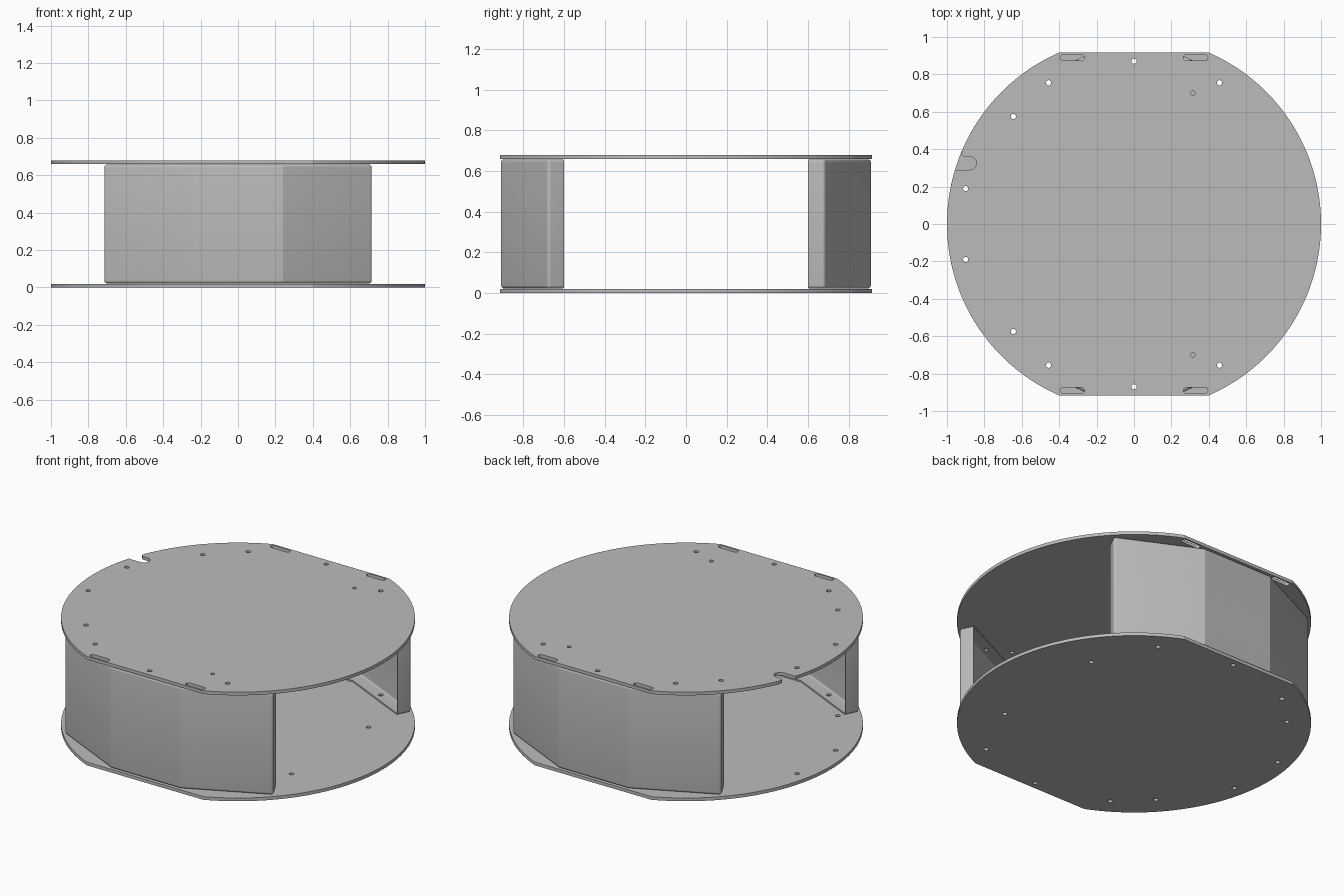
import bpy, bmesh, math
from mathutils import Vector

if "Cube" in bpy.data.objects:
    bpy.data.objects.remove(bpy.data.objects["Cube"], do_unlink=True)

PLATE_T = 0.02      # plate thickness
TOP = 0.68          # overall height
FLAT_Y = 0.916      # where the disc is trimmed flat
HOLE_R = 0.014

metal = bpy.data.materials.new("plain grey metal")
metal.use_nodes = True
metal.diffuse_color = (0.5, 0.5, 0.5, 1)
metal.node_tree.nodes["Principled BSDF"].inputs["Base Color"].default_value = (0.5, 0.5, 0.5, 1)


def arc(cx, cy, r, a0, a1, n):
    return [(cx + r * math.cos(a0 + (a1 - a0) * i / n),
             cy + r * math.sin(a0 + (a1 - a0) * i / n)) for i in range(n + 1)]


def circle(x, y, r=HOLE_R):
    return arc(x, y, r, 0, math.tau, 16)[:-1]


def slot(x, y, half=0.049, r=0.016):
    h = math.pi / 2
    return arc(x + half, y, r, -h, h, 8) + arc(x - half, y, r, h, 3 * h, 8)


def select_only(ob):
    bpy.ops.object.select_all(action='DESELECT')
    ob.select_set(True)
    bpy.context.view_layer.objects.active = ob


def disc_outline(notched):
    a = math.asin(FLAT_Y)
    right = arc(0, 0, 1, -a, a, 64)
    if not notched:
        return right + arc(0, 0, 1, math.pi - a, math.pi + a, 64)
    # cable notch with one rounded lip and a round inner end
    start, end = math.pi - math.asin(0.392), math.pi - math.asin(0.29)
    notch = [(-0.922, 0.372), (-0.91, 0.36)]
    notch += arc(-0.877, 0.325, 0.035, math.pi / 2, -math.pi / 2, 12)
    return (right + arc(0, 0, 1, math.pi - a, start, 24) + notch
            + arc(0, 0, 1, end, math.pi + a, 44))


def make_plate(name, z, loops):
    cu = bpy.data.curves.new(name, 'CURVE')
    cu.dimensions = '2D'
    cu.fill_mode = 'BOTH'
    cu.extrude = PLATE_T / 2
    for pts in loops:
        sp = cu.splines.new('POLY')
        sp.points.add(len(pts) - 1)
        for p, (x, y) in zip(sp.points, pts):
            p.co = (x, y, 0, 1)
        sp.use_cyclic_u = True
    ob = bpy.data.objects.new(name, cu)
    bpy.context.collection.objects.link(ob)
    ob.location.z = z
    select_only(ob)
    bpy.ops.object.convert(target='MESH')
    ob = bpy.context.object
    bm = bmesh.new()
    bm.from_mesh(ob.data)
    bmesh.ops.remove_doubles(bm, verts=bm.verts, dist=1e-5)
    bmesh.ops.recalc_face_normals(bm, faces=bm.faces)
    bm.to_mesh(ob.data)
    bm.free()
    ob.data.materials.clear()
    ob.data.materials.append(metal)
    bpy.ops.object.shade_smooth_by_angle(angle=math.radians(20))


# Screw positions shared by both plates, and those that also pierce the panels
panel_holes = [(-0.457, 0.755), (0, 0.87), (0.457, 0.755)]
shared = [(x, s * y) for s in (1, -1)
          for x, y in panel_holes + [(-0.645, 0.575), (-0.9, 0.19)]]
shared_loops = [circle(x, y) for x, y in shared]
bottom_holes = [circle(0.635, s * 0.38) for s in (1, -1)]
top_holes = [circle(0.315, s * 0.7, 0.012) for s in (1, -1)]
slots = [slot(sx * 0.33, sy * 0.89) for sx in (1, -1) for sy in (1, -1)]

make_plate("bottom_plate", PLATE_T / 2, [disc_outline(False)] + shared_loops + bottom_holes)
make_plate("top_plate", TOP - PLATE_T / 2,
           [disc_outline(True)] + shared_loops + top_holes + slots)


def make_panel(name, side):
    # Folded sheet: three wall facets, top and bottom lips, end flanges
    outer = [(-0.72, 0.68), (-0.24, 0.91), (0.24, 0.91), (0.72, 0.68)]
    inner = [(-0.681, 0.6), (-0.22, 0.82), (0.22, 0.82), (0.681, 0.6)]
    z0, z1 = PLATE_T + 0.002, TOP - PLATE_T - 0.002
    bm = bmesh.new()
    ring = {}
    for key, line in (("o", outer), ("i", inner)):
        for k, z in enumerate((z0, z1)):
            ring[key, k] = [bm.verts.new((x, side * y, z)) for x, y in line]
    ob0, ob1, in0, in1 = ring["o", 0], ring["o", 1], ring["i", 0], ring["i", 1]
    for a, b in ((ob0, ob1), (ob0, in0), (ob1, in1)):
        for i in range(3):
            bm.faces.new((a[i], a[i + 1], b[i + 1], b[i]))
    for i in (0, 3):
        bm.faces.new((ob0[i], ob1[i], in1[i], in0[i]))
    bmesh.ops.recalc_face_normals(bm, faces=bm.faces)
    wall = next(f for f in bm.faces if abs(f.normal.y) > 0.99)
    if wall.normal.y * side < 0:
        bmesh.ops.reverse_faces(bm, faces=bm.faces)
    bends = [e for e in bm.edges
             if len(e.link_faces) == 2 and e.calc_face_angle() > math.radians(60)]
    bmesh.ops.bevel(bm, geom=bends, offset=0.016, segments=5, profile=0.5, affect='EDGES')
    me = bpy.data.meshes.new(name)
    bm.to_mesh(me)
    bm.free()
    ob = bpy.data.objects.new(name, me)
    bpy.context.collection.objects.link(ob)
    me.materials.append(metal)
    solid = ob.modifiers.new("sheet", 'SOLIDIFY')
    solid.thickness = 0.009
    solid.offset = -1

    # Drill the screw holes through both lips
    bm = bmesh.new()
    for x, y in panel_holes:
        face = bm.faces.new([bm.verts.new((px, py, -0.1)) for px, py in circle(x, side * y)])
        top = bmesh.ops.extrude_face_region(bm, geom=[face])["geom"]
        bmesh.ops.translate(bm, vec=Vector((0, 0, 1)),
                            verts=[v for v in top if isinstance(v, bmesh.types.BMVert)])
    bmesh.ops.recalc_face_normals(bm, faces=bm.faces)
    drill_mesh = bpy.data.meshes.new("drill")
    bm.to_mesh(drill_mesh)
    bm.free()
    drill = bpy.data.objects.new("drill", drill_mesh)
    drill.hide_render = True
    bpy.context.collection.objects.link(drill)
    cut = ob.modifiers.new("screw holes", 'BOOLEAN')
    cut.operation = 'DIFFERENCE'
    cut.solver = 'EXACT'
    cut.object = drill
    select_only(ob)
    bpy.ops.object.convert(target='MESH')
    bpy.data.objects.remove(drill, do_unlink=True)
    bpy.ops.object.shade_smooth_by_angle(angle=math.radians(20))


make_panel("front_panel", -1)
make_panel("back_panel", 1)
